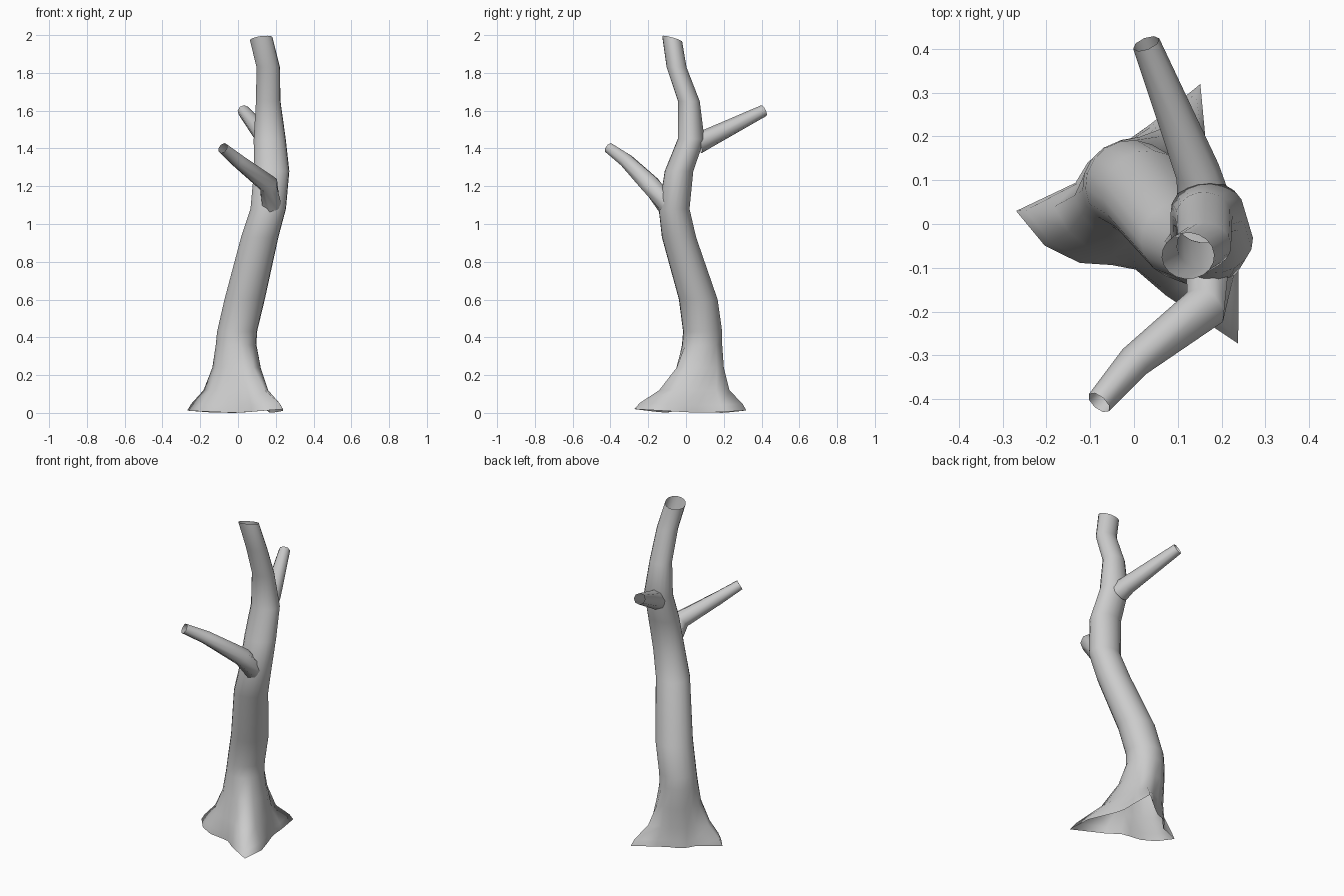
import bpy, bmesh, math
from mathutils import Vector

cube = bpy.data.objects.get("Cube")
if cube:
    bpy.data.objects.remove(cube, do_unlink=True)

bark = bpy.data.materials.new("grey bark")
bark.use_nodes = True
GREY = (0.6, 0.6, 0.6, 1)
bark.diffuse_color = GREY
bark.node_tree.nodes["Principled BSDF"].inputs["Base Color"].default_value = GREY


def skin(name, rings):
    """Join rings of points into an open, hollow, smooth tube."""
    bm = bmesh.new()
    loops = [[bm.verts.new(p) for p in ring] for ring in rings]
    for low, high in zip(loops, loops[1:]):
        n = len(low)
        for i in range(n):
            j = (i + 1) % n
            bm.faces.new((low[i], low[j], high[j], high[i]))
    mesh = bpy.data.meshes.new(name)
    bm.to_mesh(mesh)
    bm.free()
    mesh.materials.append(bark)
    mesh.shade_smooth()
    obj = bpy.data.objects.new(name, mesh)
    bpy.context.collection.objects.link(obj)


# Outline of the foot: reach beyond a plain circle, every 20 degrees from the back root
FOOT = (0.16, 0.04, 0.005, 0.01, 0.015, 0.02,      # back root to right root
        0.15, 0.105, 0.06, 0.02, 0.015, 0.08,      # right root to front root
        0.25, 0.13, 0.05, 0.02, 0.02, 0.06)        # front root to back root


def trunk_ring(z, x, y, rx, ry, flare=0, lift=0, lean=(0, 0)):
    """Oval ring, pulled out towards the roots by flare."""
    ring = []
    for i, reach in enumerate(FOOT):
        a = math.radians(64 + 360 * i / len(FOOT))
        dx = math.cos(a) * (rx + reach * flare)
        dy = math.sin(a) * (ry + reach * flare)
        ring.append((x + dx, y + dy, z + reach * lift + dx * lean[0] + dy * lean[1]))
    return ring


# Trunk with flared roots, open at both ends
skin("trunk", [
    trunk_ring(0.0, 0.02, 0.05, 0.14, 0.14, 1, 0.08),
    trunk_ring(0.04, 0.02, 0.05, 0.138, 0.138, 0.87, 0.05),
    trunk_ring(0.12, 0.01, 0.053, 0.13, 0.13, 0.42),
    trunk_ring(0.24, 0.0, 0.075, 0.118, 0.12, 0.12),
    trunk_ring(0.36, -0.01, 0.085, 0.108, 0.107),
    trunk_ring(0.43, -0.005, 0.088, 0.106, 0.104),
    trunk_ring(0.6, 0.035, 0.065, 0.107, 0.103),
    trunk_ring(0.93, 0.115, -0.037, 0.099, 0.091),
    trunk_ring(1.08, 0.16, -0.063, 0.094, 0.082),
    trunk_ring(1.28, 0.178, -0.037, 0.094, 0.076),
    trunk_ring(1.45, 0.168, 0.027, 0.085, 0.071),
    trunk_ring(1.65, 0.16, 0.015, 0.065, 0.058),
    trunk_ring(1.83, 0.16, -0.05, 0.062, 0.053),
    trunk_ring(1.98, 0.123, -0.073, 0.06, 0.053, lean=(0.13, -0.28)),
])


def branch(name, path, sides=8):
    """Tapered open tube along points (x, y, z, radius)."""
    pts = [Vector(p[:3]) for p in path]
    rings = []
    for i, p in enumerate(pts):
        along = (pts[min(i + 1, len(pts) - 1)] - pts[max(i - 1, 0)]).normalized()
        across = along.cross(Vector((0, 0, 1))).normalized()
        over = across.cross(along)
        turns = [2 * math.pi * k / sides for k in range(sides)]
        rings.append([p + path[i][3] * (across * math.cos(t) - over * math.sin(t))
                      for t in reversed(turns)])
    skin(name, rings)


branch("front_branch", [(0.175, -0.1, 1.1, 0.056), (0.162, -0.19, 1.21, 0.053),
                        (0.0, -0.315, 1.335, 0.039), (-0.08, -0.408, 1.402, 0.03)])
branch("back_branch", [(0.158, 0.06, 1.43, 0.06), (0.145, 0.12, 1.455, 0.051),
                       (0.028, 0.412, 1.6, 0.032)])
